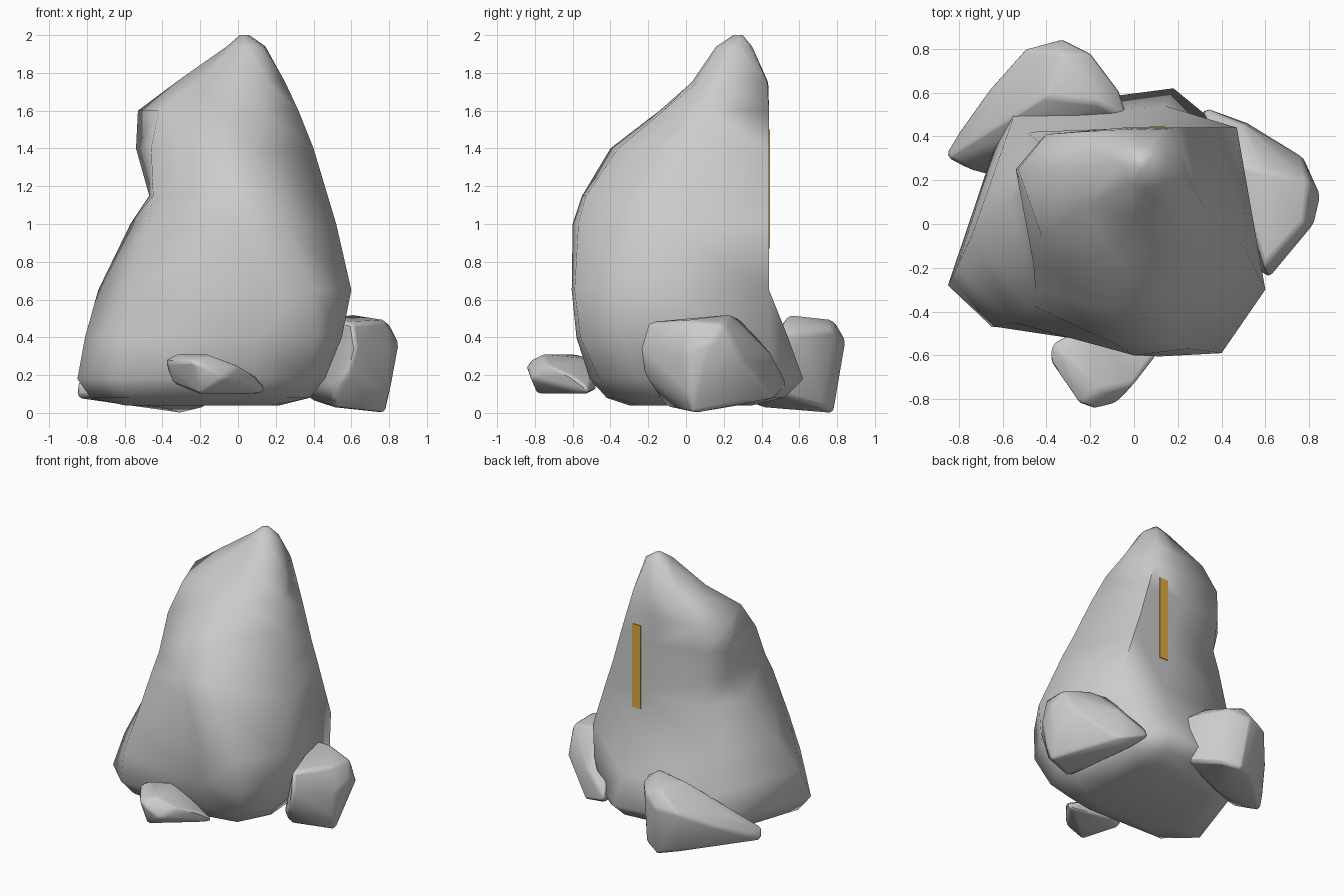
import bpy, bmesh


def finish(name, bm, angle):
    bmesh.ops.recalc_face_normals(bm, faces=bm.faces[:])
    mesh = bpy.data.meshes.new(name)
    bm.to_mesh(mesh)
    bm.free()
    ob = bpy.data.objects.new(name, mesh)
    bpy.context.collection.objects.link(ob)
    bpy.ops.object.select_all(action='DESELECT')
    ob.select_set(True)
    bpy.context.view_layer.objects.active = ob
    bpy.ops.object.shade_smooth_by_angle(angle=angle)
    return ob


def loft(name, rings):
    """Skin stacked cross-sections (z, outline) and cap both ends."""
    bm = bmesh.new()
    loops = [[bm.verts.new((x, y, z)) for x, y in pts] for z, pts in rings]
    for a, b in zip(loops, loops[1:]):
        n = len(a)
        for i in range(n):
            j = (i + 1) % n
            bm.faces.new((a[i], a[j], b[j], b[i]))
    bm.faces.new(loops[0])
    bm.faces.new(loops[-1])
    bmesh.ops.triangulate(bm, faces=[f for f in bm.faces if len(f.verts) > 3])
    return finish(name, bm, 1.15)


def boulder(name, pts, bevel=0.025):
    """Convex rock around a few corner points, with softened edges."""
    bm = bmesh.new()
    for p in pts:
        bm.verts.new(p)
    res = bmesh.ops.convex_hull(bm, input=bm.verts[:])
    junk = {g for g in res["geom_interior"] + res["geom_unused"]
            if isinstance(g, bmesh.types.BMVert)}
    bmesh.ops.delete(bm, geom=list(junk), context='VERTS')
    ob = finish(name, bm, 1.1)
    mod = ob.modifiers.new("soft_edges", 'BEVEL')
    mod.width = bevel
    mod.segments = 2
    mod.limit_method = 'ANGLE'
    return ob


# Standing stone: outline runs back left, back, back right, right,
# front right, front, front left, left
base_rings = [
    (0.04, [(-.42, .30), (.10, .35), (.20, .30), (.22, 0), (.18, -.25), (0, -.30), (-.40, -.30), (-.60, -.15)]),
    (0.08, [(-.55, .45), (.15, .52), (.34, .42), (.38, -.15), (.26, -.38), (.05, -.42), (-.58, -.41), (-.78, -.23)]),
    (0.18, [(-.58, .52), (.18, .62), (.40, .44), (.46, -.25), (.36, -.46), (.10, -.51), (-.65, -.47), (-.85, -.28)]),
    (0.40, [(-.55, .49), (.14, .54), (.46, .44), (.55, -.33), (.42, -.56), (.10, -.58), (-.63, -.47), (-.81, -.20)]),
]
upper_rings = [
    (0.65, [(-.49, .42), (.10, .44), (.47, .44), (.60, -.30), (.40, -.59), (.12, -.605), (-.55, -.45), (-.74, -.05)]),
    (1.00, [(-.44, .38), (.05, .44), (.36, .44), (.52, -.14), (.25, -.57), (0, -.60), (-.47, -.37), (-.57, .10)]),
    (1.15, [(-.40, .37), (.02, .44), (.31, .44), (.475, -.07), (.18, -.53), (-.08, -.55), (-.45, -.30), (-.47, .20)]),
    (1.40, [(-.42, .39), (-.05, .44), (.24, .44), (.40, .02), (.10, -.36), (-.10, -.40), (-.46, -.18), (-.54, .25)]),
    (1.60, [(-.40, .41), (-.05, .44), (.18, .44), (.32, .08), (.13, -.12), (-.10, -.14), (-.42, -.06), (-.53, .25)]),
    (1.75, [(-.26, .42), (0, .435), (.14, .43), (.25, .20), (.16, .06), (0, .03), (-.22, .08), (-.33, .25)]),
    (1.94, [(-.03, .34), (.05, .35), (.10, .34), (.145, .27), (.12, .18), (.05, .16), (-.02, .18), (-.06, .27)]),
    (2.00, [(.02, .29), (.03, .30), (.05, .30), (.06, .28), (.05, .26), (.03, .25), (.02, .26), (.01, .28)]),
]
loft("standing_stone", base_rings + upper_rings)

# Boulders around the foot
boulder("right_boulder", [
    (.58, -.22, .20), (.62, -.24, .35), (.60, -.20, .48), (.78, 0, .49), (.60, .24, .52),
    (.45, .28, .50), (.80, .20, .47), (.85, .13, .37), (.82, 0, .30), (.80, .02, .10), (.78, .04, 0),
    (.50, -.10, .03), (.50, -.16, .14), (.50, .46, .30), (.30, .54, .15), (.52, .46, .08),
    (.78, .30, .28), (.40, .40, .06)])
boulder("back_boulder", [
    (-.86, .32, .08), (-.85, .30, .16), (-.70, .22, .10), (-.80, .42, .14), (-.65, .63, .25),
    (-.70, .45, .27), (-.50, .80, .36), (-.33, .845, .38), (-.20, .78, .44), (-.33, .78, .49),
    (-.16, .55, .52), (-.40, .58, .50), (-.07, .61, .42), (-.03, .48, .42), (-.03, .49, .22), (-.06, .48, .10),
    (-.30, .78, 0), (-.18, .72, .03), (-.45, .72, .04), (-.40, .40, .03)])
boulder("front_boulder", [
    (-.38, -.55, .28), (-.38, -.63, .27), (-.33, -.60, .31), (-.25, -.82, .28), (-.18, -.845, .25),
    (-.15, -.76, .31), (-.08, -.82, .18), (0, -.73, .25), (.10, -.60, .19), (.15, -.52, .13),
    (.14, -.52, .10), (-.20, -.79, .10), (-.35, -.58, .16), (-.20, -.48, .12), (-.20, -.45, .28)], 0.02)

# Plain upright gold inlay on the flat back
bpy.ops.mesh.primitive_cube_add(size=1, location=(.105, .435, 1.185))
inlay = bpy.context.object
inlay.name = "gold_inlay"
inlay.scale = (.07, .02, .63)
gold = bpy.data.materials.new("gold")
gold.diffuse_color = (.70, .40, .05, 1)
inlay.data.materials.append(gold)
